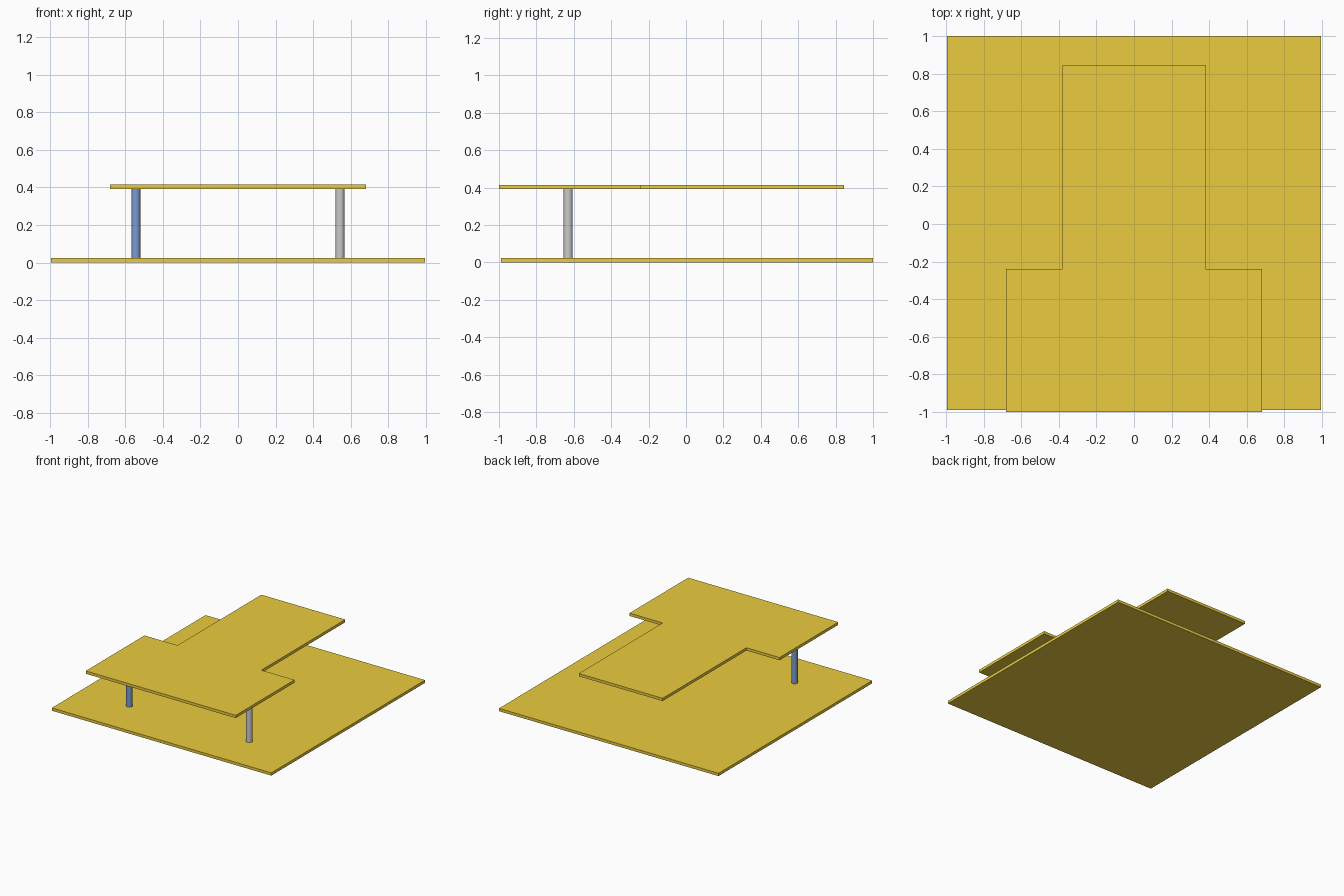
import bpy, bmesh

if "Cube" in bpy.data.objects:
    bpy.data.objects.remove(bpy.data.objects["Cube"])

def material(name, rgb):
    m = bpy.data.materials.new(name)
    m.diffuse_color = (*rgb, 1)
    m.use_nodes = True
    m.node_tree.nodes["Principled BSDF"].inputs["Base Color"].default_value = m.diffuse_color
    return m

gold = material("gold", (0.83, 0.60, 0.05))
blue = material("blue", (0.20, 0.33, 0.63))

T = 0.023        # plate thickness
UPPER = 0.391    # underside of the upper plate

def plate(name, outline, z):
    bm = bmesh.new()
    face = bm.faces.new([bm.verts.new((x, y, z)) for x, y in outline])
    ext = bmesh.ops.extrude_face_region(bm, geom=[face])
    top = [v for v in ext["geom"] if isinstance(v, bmesh.types.BMVert)]
    bmesh.ops.translate(bm, verts=top, vec=(0, 0, T))
    bmesh.ops.recalc_face_normals(bm, faces=bm.faces)
    mesh = bpy.data.meshes.new(name)
    bm.to_mesh(mesh)
    bm.free()
    mesh.materials.append(gold)
    bpy.context.collection.objects.link(bpy.data.objects.new(name, mesh))

def post(name, x, mat=None):
    bpy.ops.mesh.primitive_cylinder_add(vertices=32, radius=0.024, depth=UPPER - T,
                                        location=(x, -0.63, (UPPER + T) / 2))
    ob = bpy.context.object
    ob.name = name
    if mat:
        ob.data.materials.append(mat)
    bpy.ops.object.shade_smooth_by_angle()

# Square base plate
plate("base_plate", [(-0.995, -0.99), (0.995, -0.99), (0.995, 1.0), (-0.995, 1.0)], 0)

# T-shaped upper plate, half outline mirrored in x
half = [(0.68, -1.0), (0.68, -0.24), (0.38, -0.24), (0.38, 0.845)]
plate("upper_plate", half + [(-x, y) for x, y in reversed(half)], UPPER)

# Two round posts near the front
post("left_post", -0.543, blue)
post("right_post", 0.543)
